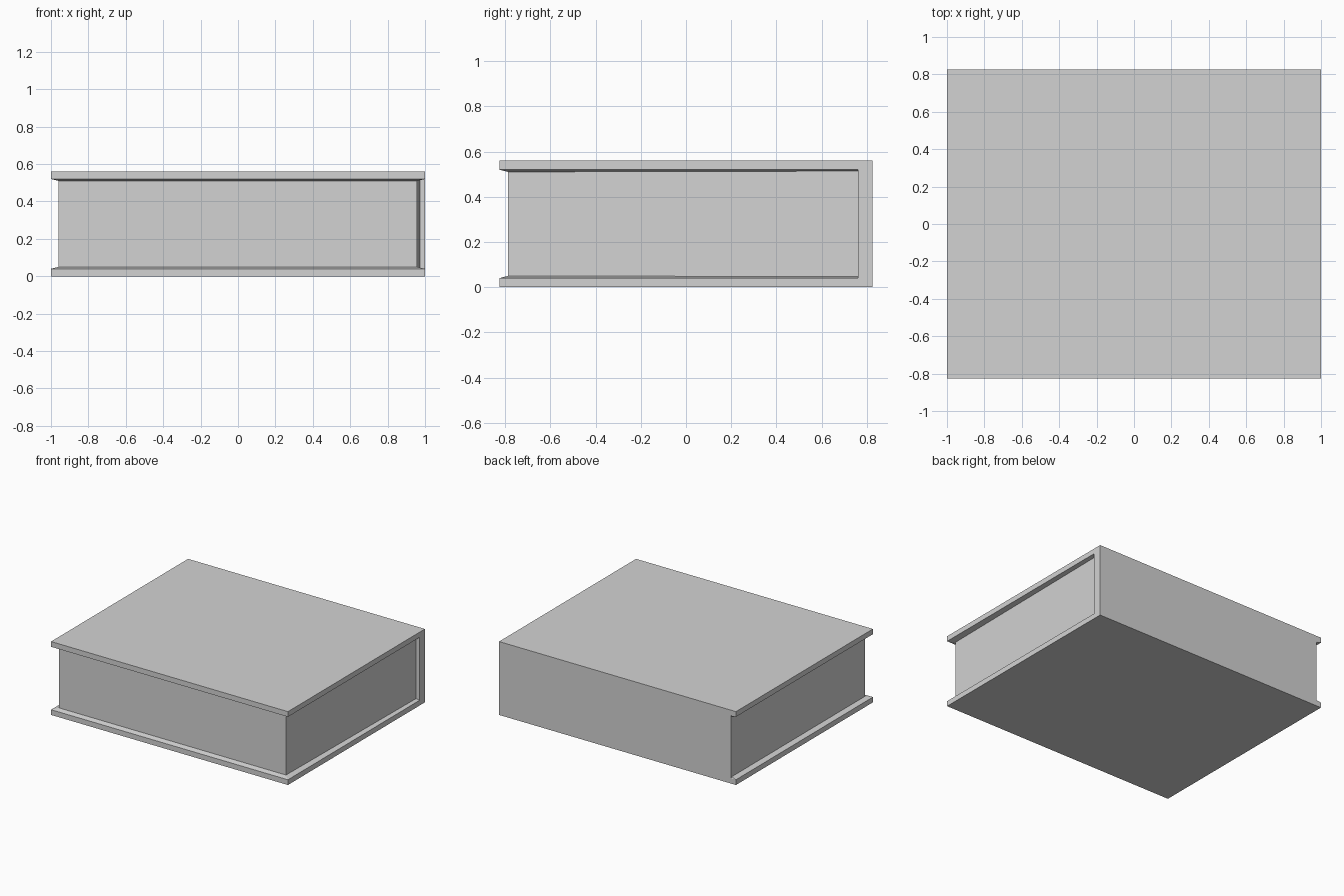
import bpy

if "Cube" in bpy.data.objects:
    bpy.data.objects.remove(bpy.data.objects["Cube"])

grey = bpy.data.materials.new("plain grey")
grey.diffuse_color = (0.65, 0.65, 0.65, 1.0)
grey.use_nodes = True
grey.node_tree.nodes["Principled BSDF"].inputs["Base Color"].default_value = grey.diffuse_color

X, Y, H = 1.0, 0.826, 0.56      # half width, half depth, height
RIM, LIP = 0.04, 0.05           # cover thickness at its edge and at the pages


def loft(name, rings):
    """Closed solid through rings of (outline, z), listed bottom to top."""
    n = len(rings[0][0])
    verts = [(x, y, z) for outline, z in rings for x, y in outline]
    faces = [tuple(reversed(range(n)))]
    for r in range(len(rings) - 1):
        a, b = r * n, (r + 1) * n
        faces += [(a + i, a + (i + 1) % n, b + (i + 1) % n, b + i) for i in range(n)]
    faces.append(tuple(range((len(rings) - 1) * n, len(rings) * n)))
    mesh = bpy.data.meshes.new(name)
    mesh.from_pydata(verts, [], faces)
    mesh.materials.append(grey)
    obj = bpy.data.objects.new(name, mesh)
    bpy.context.collection.objects.link(obj)
    return obj


def rect(x0, x1, y0, y1):
    return [(x0, y0), (x1, y0), (x1, y1), (x0, y1)]


# Covers: flat slabs whose inner faces slope up slightly to meet the pages
outer = rect(-X, X, -Y, Y)
inner = rect(-0.96, 0.957, -0.788, Y - 0.006)
loft("bottom_cover", [(outer, 0), (outer, RIM), (inner, LIP)])
loft("top_cover", [(inner, H - LIP), (outer, H - RIM), (outer, H)])

# Page block: right side flares a little towards the spine
pages = [(-0.96, -0.788), (0.957, -0.788), (0.972, 0.76), (-0.96, 0.76)]
loft("page_block", [(pages, RIM), (pages, H - RIM)])

# Spine: flush with the pages on the left, with the covers on the right
spine = rect(-0.96, X, 0.76, Y)
loft("spine", [(spine, RIM), (spine, H - RIM)])
